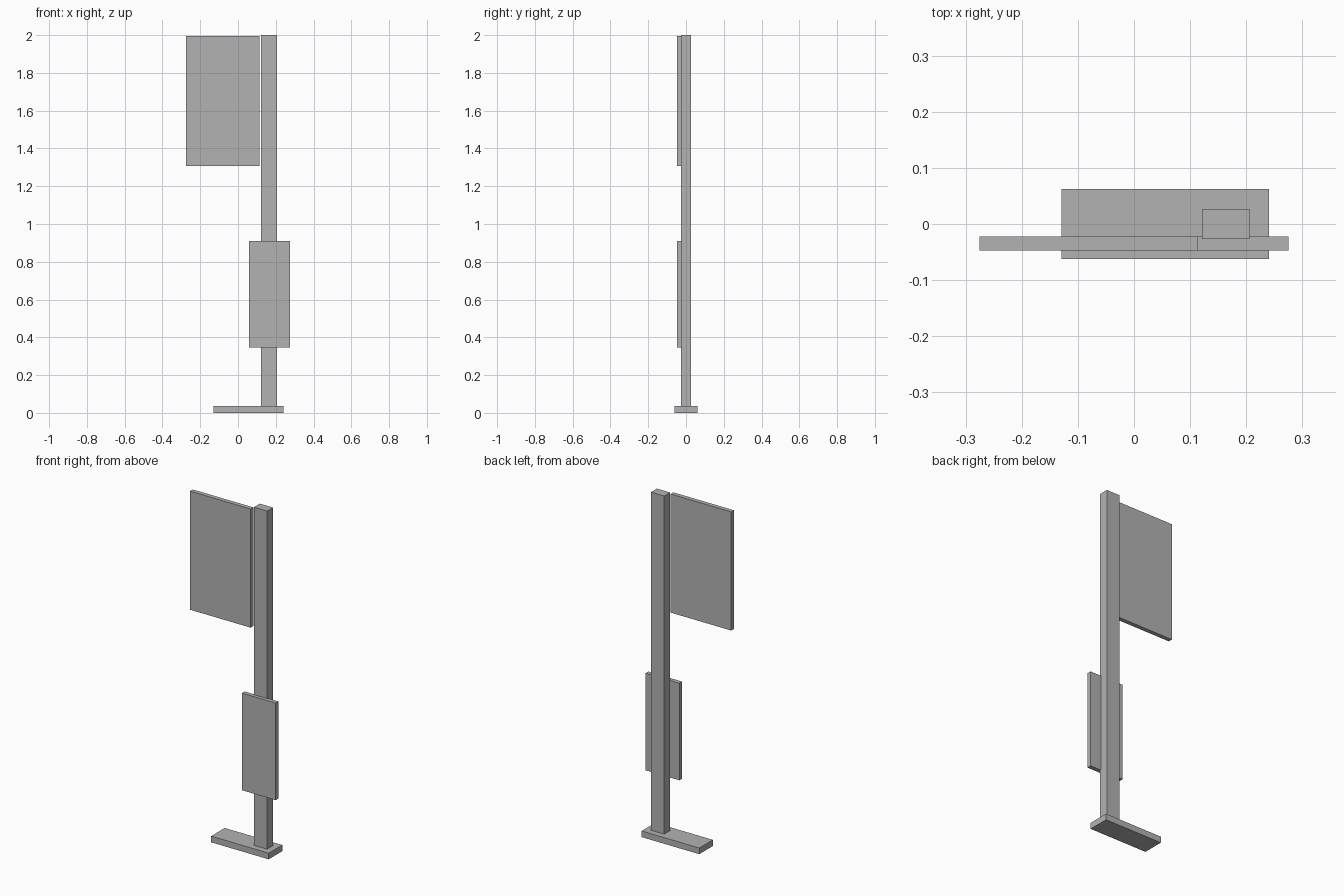
import bpy

# Remove the default cube
cube = bpy.data.objects.get("Cube")
if cube:
    bpy.data.objects.remove(cube, do_unlink=True)

# Single grey material
grey = bpy.data.materials.new("plain grey")
grey.use_nodes = True
colour = (0.45, 0.45, 0.45, 1)
grey.diffuse_color = colour
for node in grey.node_tree.nodes:
    if node.type == 'BSDF_PRINCIPLED':
        node.inputs["Base Color"].default_value = colour


def box(name, x, y, z):
    """Box spanning the given (min, max) ranges."""
    spans = (x, y, z)
    bpy.ops.mesh.primitive_cube_add(size=1, location=[(a + b) / 2 for a, b in spans])
    obj = bpy.context.object
    obj.name = name
    obj.scale = [b - a for a, b in spans]
    bpy.ops.object.transform_apply(location=False, rotation=False, scale=True)
    obj.data.materials.append(grey)
    return obj


# Foot plate and the post standing on it
box("base_plate", (-0.129, 0.241), (-0.062, 0.062), (0, 0.036))
box("post", (0.121, 0.206), (-0.027, 0.027), (0.036, 2))

# Thin panels on the front of the post
panel_depth = (-0.047, -0.022)
box("upper_sign_panel", (-0.275, 0.114), panel_depth, (1.306, 1.995))
box("lower_sign_panel", (0.058, 0.275), panel_depth, (0.347, 0.911))
